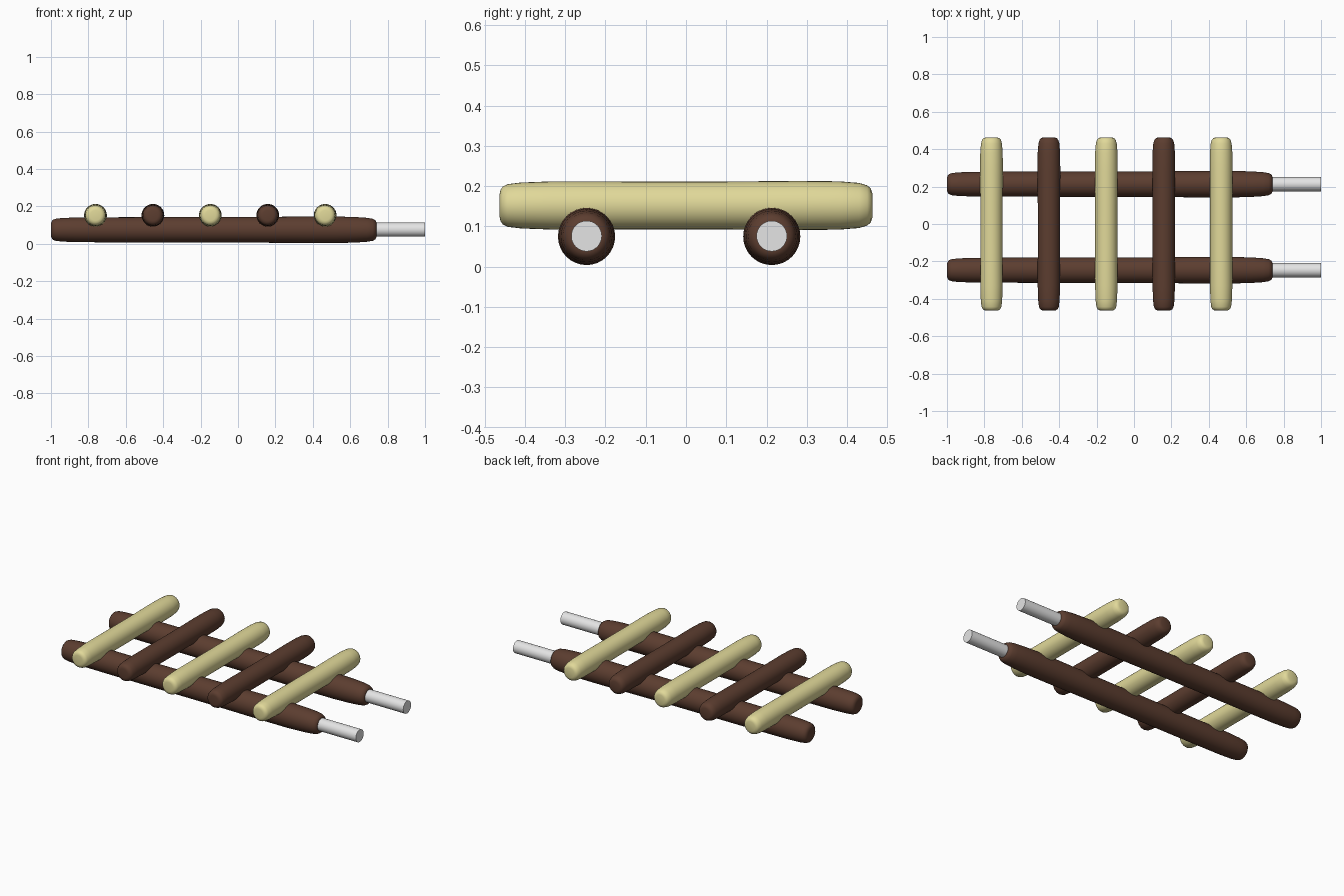
import bpy, bmesh, math
from mathutils import Matrix

if "Cube" in bpy.data.objects:
    bpy.data.objects.remove(bpy.data.objects["Cube"])


def material(name, rgb):
    m = bpy.data.materials.new(name)
    m.diffuse_color = (*rgb, 1)
    m.use_nodes = True
    m.node_tree.nodes["Principled BSDF"].inputs["Base Color"].default_value = m.diffuse_color
    return m


BROWN = material("dark brown wood", (0.107, 0.047, 0.029))
TAN = material("pale tan wood", (0.75, 0.69, 0.32))
GREY = material("light grey metal", (0.78, 0.78, 0.78))


def lathe(name, profile, mat, loc, turn=0.0, sides=32):
    """Closed round bar along x from (position, radius) pairs."""
    bm = bmesh.new()
    rings = []
    for x, r in profile:
        rings.append([bm.verts.new((x, r * math.cos(2 * math.pi * i / sides),
                                    r * math.sin(2 * math.pi * i / sides)))
                      for i in range(sides)])
    for a, b in zip(rings, rings[1:]):
        for i in range(sides):
            j = (i + 1) % sides
            bm.faces.new((a[i], a[j], b[j], b[i]))
    bm.faces.new(rings[0])
    bm.faces.new(rings[-1])
    bmesh.ops.recalc_face_normals(bm, faces=bm.faces)
    bm.transform(Matrix.Rotation(turn, 4, 'Z'))
    me = bpy.data.meshes.new(name)
    bm.to_mesh(me)
    bm.free()
    me.materials.append(mat)
    ob = bpy.data.objects.new(name, me)
    ob.location = loc
    bpy.context.collection.objects.link(ob)
    bpy.ops.object.select_all(action='DESELECT')
    ob.select_set(True)
    bpy.context.view_layer.objects.active = ob
    bpy.ops.object.shade_smooth_by_angle(angle=math.radians(50))
    return ob


# Long side rails with soft rounded ends, and a metal rod in each
RAIL = [(-1.0, 0.030), (-0.998, 0.042), (-0.99, 0.053), (-0.975, 0.059),
        (-0.94, 0.063), (-0.86, 0.066), (-0.7, 0.067), (0.0, 0.068),
        (0.4, 0.071), (0.53, 0.071), (0.63, 0.068), (0.69, 0.064),
        (0.72, 0.059), (0.735, 0.051), (0.74, 0.040), (0.74, 0.030)]
for side, y in (("front", -0.247), ("back", 0.213)):
    lathe(side + "_rail", RAIL, BROWN, (0, y, 0.075))
    lathe(side + "_rod", [(0.70, 0.038), (1.0, 0.038)], GREY, (0, y, 0.076))

# Cross bars, alternating colours
BAR = [(-0.463, 0.028), (-0.461, 0.038), (-0.455, 0.047), (-0.443, 0.053),
       (-0.41, 0.057), (-0.33, 0.060), (-0.15, 0.0595), (0.1, 0.0595),
       (0.28, 0.061), (0.38, 0.060), (0.43, 0.056), (0.45, 0.050),
       (0.459, 0.042), (0.463, 0.030)]
for i in range(5):
    lathe(f"cross_bar_{i + 1}", BAR, BROWN if i % 2 else TAN,
          (-0.762 + 0.307 * i, 0, 0.152), math.pi / 2)
